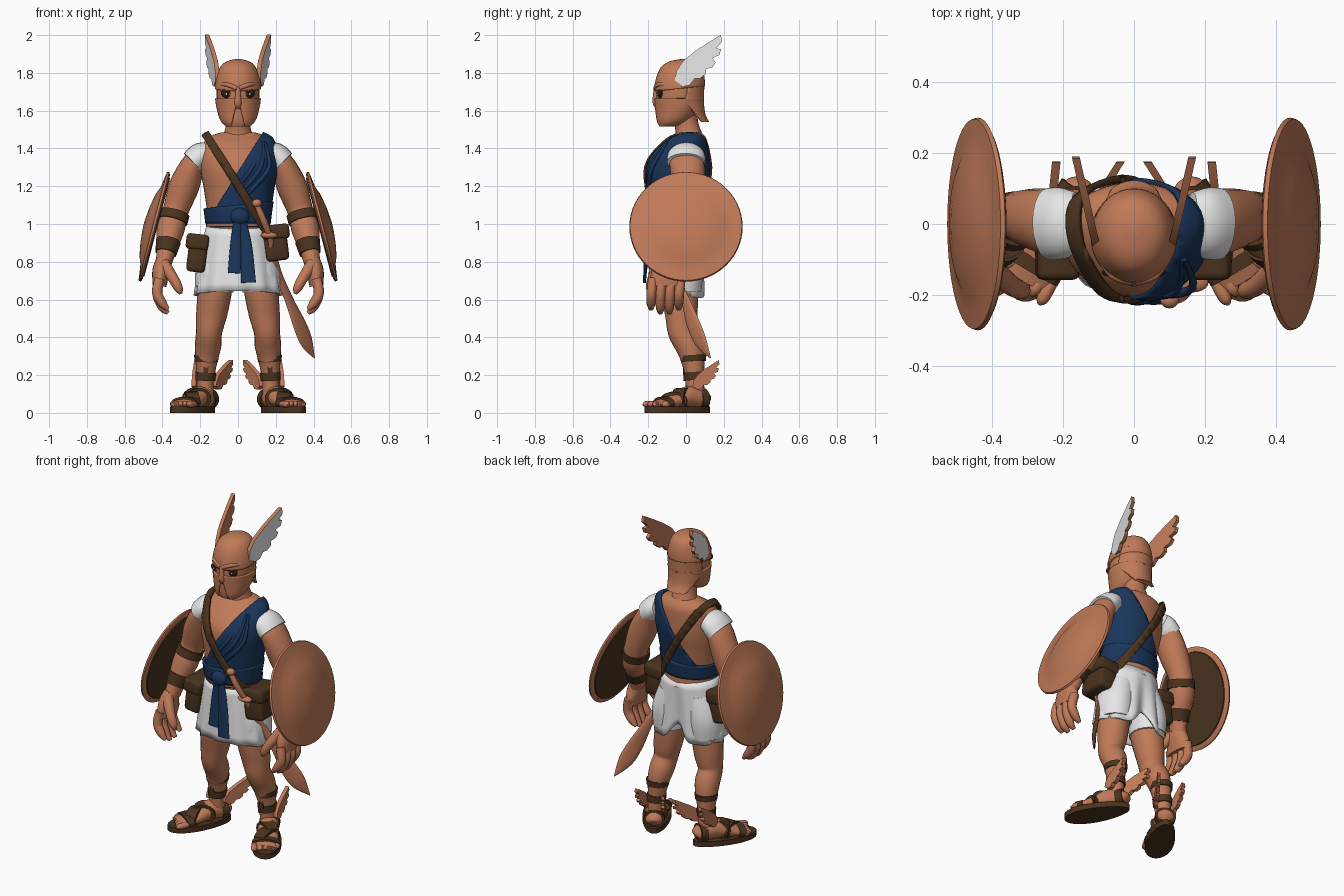
import bpy, bmesh
from math import sin, cos, pi, radians, exp
from mathutils import Vector, Matrix

if "Cube" in bpy.data.objects:
    bpy.data.objects.remove(bpy.data.objects["Cube"])


def material(name, rgb):
    m = bpy.data.materials.new(name)
    m.use_nodes = True
    m.diffuse_color = (*rgb, 1)
    m.node_tree.nodes["Principled BSDF"].inputs["Base Color"].default_value = (*rgb, 1)
    return m


SKIN = material("bronze skin", (0.53, 0.195, 0.098))
WHITE = material("white cloth", (0.8, 0.8, 0.8))
BLUE = material("navy cloth", (0.010, 0.036, 0.105))
LEATHER = material("brown leather", (0.07, 0.033, 0.013))
DARK = material("dark eye", (0.022, 0.012, 0.008))


def add_object(name, bm, mats, solid):
    me = bpy.data.meshes.new(name)
    bm.to_mesh(me)
    for m in mats:
        me.materials.append(m)
    for p in me.polygons:
        p.use_smooth = True
    me.set_sharp_from_angle(angle=radians(42))
    ob = bpy.data.objects.new(name, me)
    bpy.context.collection.objects.link(ob)
    if solid:
        mod = ob.modifiers.new("thickness", "SOLIDIFY")
        mod.thickness, mod.offset = solid, -1


def finish(name, bm, mats, pair=False, solid=0):
    """Store the mesh; a pair also gets a mirrored copy on the other side."""
    mats = mats if isinstance(mats, tuple) else (mats,)
    add_object("left_" + name if pair else name, bm, mats, solid)
    if pair:
        bmesh.ops.scale(bm, vec=(-1, 1, 1), verts=bm.verts)
        bmesh.ops.reverse_faces(bm, faces=bm.faces)
        add_object("right_" + name, bm, mats, solid)
    bm.free()


def spline(pts, steps):
    """Catmull-Rom refinement of points that carry their radii."""
    pts = [Vector(p) for p in pts]
    out = []
    for i in range(len(pts) - 1):
        a, b, c, d = pts[max(i - 1, 0)], pts[i], pts[i + 1], pts[min(i + 2, len(pts) - 1)]
        for k in range(steps):
            t = k / steps
            out.append(0.5 * (2 * b + (c - a) * t + (2 * a - 5 * b + 4 * c - d) * t * t
                              + (3 * b - a - 3 * c + d) * t ** 3))
    return out + [pts[-1]]


def tube(name, mat, pts, n=20, steps=4, ref=(0, 1, 0), flat=False, pair=False,
         cuts=(), solid=0):
    """Loft ellipses along (x, y, z, ra, rb); cuts remove the side a plane normal points to."""
    pts = spline(pts, steps)
    bm, rings = bmesh.new(), []
    for i, p in enumerate(pts):
        t = Vector((0, 0, 1)) if flat else (
            pts[min(i + 1, len(pts) - 1)].xyz - pts[max(i - 1, 0)].xyz).normalized()
        u = Vector(ref).cross(t).normalized()
        v = t.cross(u)
        ra, rb = max(p[3], 0.001), max(p[4], 0.001)
        rings.append([bm.verts.new(p.xyz + u * ra * cos(2 * pi * k / n) + v * rb * sin(2 * pi * k / n))
                      for k in range(n)])
    for a, b in zip(rings, rings[1:]):
        for k in range(n):
            bm.faces.new((a[k], a[(k + 1) % n], b[(k + 1) % n], b[k]))
    bm.faces.new(rings[0][::-1])
    bm.faces.new(rings[-1])
    bmesh.ops.recalc_face_normals(bm, faces=bm.faces)
    for co, no in cuts:
        bmesh.ops.bisect_plane(bm, geom=bm.verts[:] + bm.edges[:] + bm.faces[:],
                               plane_co=co, plane_no=no, clear_outer=True)
    finish(name, bm, mat, pair, solid)


def ball(name, mat, loc, size, pair=False):
    bm = bmesh.new()
    bmesh.ops.create_uvsphere(bm, u_segments=20, v_segments=12, radius=1,
                              matrix=Matrix.Translation(loc) @ Matrix.Diagonal((*size, 1)))
    finish(name, bm, mat, pair)


def box(name, mat, loc, size, bevel, turn=0):
    bm = bmesh.new()
    bmesh.ops.create_cube(bm, size=1, matrix=Matrix.Translation(loc)
                          @ Matrix.Rotation(turn, 4, "Y") @ Matrix.Diagonal((*size, 1)))
    bmesh.ops.bevel(bm, geom=bm.edges[:], offset=bevel, segments=3, affect="EDGES", profile=0.5)
    finish(name, bm, mat)


def plate(name, mats, outline, thick, outer=False):
    bm = bmesh.new()
    f = bm.faces.new([bm.verts.new(p) for p in outline])
    ext = bmesh.ops.extrude_face_region(bm, geom=[f])["geom"]
    bmesh.ops.translate(bm, vec=thick, verts=[g for g in ext if isinstance(g, bmesh.types.BMVert)])
    bmesh.ops.triangulate(bm, faces=[f for f in bm.faces if len(f.verts) > 4])
    bmesh.ops.recalc_face_normals(bm, faces=bm.faces)
    if outer:
        for f in bm.faces:
            f.material_index = int(f.normal.x > 0.6)
    finish(name, bm, mats, True)


# Torso, with the sash, waist wrap, belt and shoulder strap cut from inflated copies
TORSO = [(.93, .15, .12, -.04), (1.0, .155, .125, -.05), (1.08, .165, .135, -.05),
         (1.18, .18, .147, -.047), (1.28, .197, .16, -.043), (1.36, .2, .15, -.032),
         (1.43, .182, .115, 0), (1.465, .145, .082, .018), (1.485, .09, .06, .02)]


def shell(name, mat, rings, grow, cuts=(), solid=0, pair=False):
    top = rings[-3][0]
    tube(name, mat, [(0, cy, z + (grow if z >= top else 0), rx + grow, ry + grow)
                     for z, rx, ry, cy in rings],
         n=40, flat=True, cuts=cuts, solid=solid, pair=pair)


shell("torso", SKIN, TORSO, 0)
shell("sash", BLUE, TORSO, .012, [((0, 0, 1.275), (-1.6, 0, 1)), ((0, 0, 1.0), (0, 0, -1))], .015)
shell("waist_wrap", BLUE, TORSO, .018, [((0, 0, 1.1), (-.1, 0, 1)), ((0, 0, 1.003), (0, 0, -1))], .02)
shell("belt", SKIN, TORSO, .014, [((0, 0, 1.005), (0, 0, 1)), ((0, 0, .94), (0, 0, -1))], .015)
across = Vector((.845, 0, .534))
mid = Vector((0, 0, 1.205))
shell("shoulder_strap", LEATHER, TORSO, .023,
      [(mid + across * .022, across), (mid - across * .022, -across)], .02)
ball("sash_knot", BLUE, (.01, -.2, 1.04), (.05, .03, .045))
tube("sash_tail_short", BLUE, [(0, -.205, 1.03, .02, .012), (-.01, -.205, .9, .03, .01),
                               (-.02, -.215, .74, .034, .008)])
tube("sash_tail_long", BLUE, [(.02, -.2, 1.03, .02, .012), (.045, -.21, .88, .03, .01),
                              (.055, -.22, .69, .04, .008)])
# Folds running down the sash from the shoulder
for i in range(3):
    x = .045 * i
    tube(f"sash_fold_{i + 1}", BLUE, [(.125 + .2 * x, -.1, 1.435, .006, .006), (.075 + x, -.197 + .2 * x, 1.3, .012, .012),
                                      (-.01 + x, -.198, 1.19, .012, .012), (-.09 + x, -.165, 1.1, .006, .006)], n=10)

# Pleated kilt, raised at the centre back, over short trouser legs
bm, rows, N = bmesh.new(), [], 80
for j in range(9):
    t = j / 8
    ring = []
    for k in range(N):
        a = 2 * pi * k / N
        fold = 1 + .035 * t * sin(11 * a)
        back = exp(-((a - pi / 2) / .25) ** 2)
        ring.append(bm.verts.new(((.168 + .062 * t ** .8) * cos(a) * fold,
                                  -.045 + (.139 + .014 * t) * sin(a) * fold - .03 * t * back,
                                  .968 + .022 * abs(cos(a)) * (1 - t) - t * (.343 - .1 * back + .02 * sin(a)))))
    rows.append(ring)
for a, b in zip(rows, rows[1:]):
    for k in range(N):
        bm.faces.new((a[k], b[k], b[(k + 1) % N], a[(k + 1) % N]))
finish("kilt", bm, WHITE, solid=.012)
tube("short_leg", WHITE, [(.09, -.035, .88, .09, .11), (.12, -.03, .75, .105, .12),
                          (.125, -.03, .64, .1, .11)], pair=True)

# Legs
tube("leg", SKIN, [(.105, -.04, .8, .085, .1), (.122, -.035, .65, .09, .1),
                   (.14, -.025, .52, .082, .086), (.153, -.022, .43, .069, .074),
                   (.158, .015, .36, .07, .074), (.166, .035, .29, .061, .065),
                   (.172, .045, .19, .047, .05), (.175, .05, .08, .045, .05)], pair=True)
ball("kneecap", SKIN, (.153, -.06, .45), (.045, .04, .055), pair=True)
tube("calf_band", LEATHER, [(.167, .038, .305, .066, .07), (.168, .04, .272, .062, .066)], pair=True, steps=1)
tube("ankle_band", LEATHER, [(.171, .043, .215, .055, .058), (.173, .045, .172, .053, .057)], pair=True, steps=1)
plate("shin_strap", LEATHER, [(.15, -.016, .28), (.18, -.016, .28), (.185, -.016, .2), (.16, -.016, .2)],
      (0, .03, 0))


# Feet, laid out along a direction that splays outward
def foot(side, ahead, z):
    s, c, side, ahead = sin(radians(30)), cos(radians(30)), side * 1.5, ahead * 1.09 - .008
    return (.18 + c * side + s * ahead, .05 + s * side - c * ahead, z)


def foot_tube(name, mat, pts, **kw):
    tube(name, mat, [(*foot(s, f, z), ra * 1.4, rb) for s, f, z, ra, rb in pts],
         ref=(0, 0, 1), pair=True, **kw)


foot_tube("foot", SKIN, [(0, -.06, .06, .02, .025), (0, -.04, .07, .036, .045), (0, .04, .085, .04, .058),
                         (0, .12, .065, .046, .042), (0, .19, .05, .052, .028), (0, .235, .045, .045, .015)])
for i in range(5):
    side, reach = (i - 2) * .021, .268 - .01 * i
    foot_tube(f"toe_{i + 1}", SKIN, [(side, .19, .048, .012, .014), (side, reach - .02, .046, .013, .018),
                                     (side, reach, .042, .004, .005)], n=10)
for name, f, z, ra, rb, skew in (("toe", .185, .052, .058, .036, 0), ("front_cross", .128, .066, .053, .048, .018),
                                 ("back_cross", .08, .076, .05, .058, -.018),
                                 ("heel", -.025, .075, .043, .056, 0)):
    foot_tube(name + "_strap", LEATHER, [(-skew, f - .019, z, ra, rb), (skew, f + .019, z - .003, ra, rb)], steps=1)
ring = [2 * pi * k / 32 for k in range(32)]
plate("sandal_sole", LEATHER, [foot((.053 + .009 * cos(t)) * sin(t), .108 + .178 * cos(t), 0) for t in ring], (0, 0, .033))

# Feathered wings on the helmet and both sides of each ankle
FEATHERS = [(-.045, .02), (-.035, .07), (.0, .125), (.07, .18), (.14, .225), (.2, .262), (.205, .225),
            (.175, .19), (.2, .185), (.192, .155), (.155, .138), (.172, .115), (.155, .09),
            (.12, .08), (.12, .055), (.09, .03), (.06, .03), (.035, -.005), (0, -.012)]


def wing(name, mats, root, size, lean, thick):
    plate(name, mats, [(root[0] + lean * (y + .045), root[1] + size * y, root[2] + size * z)
                       for y, z in FEATHERS], (thick, 0, 0), outer=True)


wing("helmet_wing", (SKIN, WHITE), (.096, -.015, 1.74), 1, .23, .022)
wing("inner_ankle_wing", (SKIN, SKIN), (.115, .06, .13), .57, -.36, .024)
wing("outer_ankle_wing", (SKIN, SKIN), (.222, .06, .13), .57, -.06, .024)

# Sleeves, arms and hands
tube("sleeve", WHITE, [(.16, .005, 1.375, .06, .085), (.2, .002, 1.36, .07, .1), (.24, 0, 1.325, .068, .102)], pair=True)
tube("arm", SKIN, [(.17, .005, 1.36, .05, .07), (.23, .005, 1.325, .062, .092), (.285, .015, 1.2, .08, .085),
                   (.33, .02, 1.07, .068, .07), (.357, -.01, .97, .073, .076),
                   (.38, -.06, .86, .052, .056), (.393, -.085, .79, .042, .055)], pair=True)
tube("forearm_band", LEATHER, [(.333, .015, 1.06, .078, .08), (.345, .003, 1.015, .079, .083)], pair=True, steps=1)
tube("wrist_band", LEATHER, [(.368, -.04, .91, .066, .07), (.382, -.065, .845, .057, .062)], pair=True, steps=1)
tube("palm", SKIN, [(.393, -.085, .81, .04, .052), (.408, -.1, .75, .046, .08), (.415, -.102, .67, .036, .092)], pair=True)
for i in range(4):
    y, drop = -.175 + .049 * i, .02 * (i in (1, 2))
    tube(f"finger_{i + 1}", SKIN, [(.415, y, .71, .027, .026), (.428, y - .008, .635, .027, .026),
                                   (.4, y - .01, .58 - drop, .024, .024), (.37, y - .01, .548 - drop, .01, .012)],
         n=12, pair=True)
tube("thumb", SKIN, [(.395, -.13, .79, .034, .034), (.345, -.175, .715, .028, .028),
                     (.315, -.188, .66, .024, .024), (.303, -.188, .63, .009, .009)], n=12, pair=True)

# Domed shields, tilted with their tops inward
HUB, OUT = Vector((.44, 0, .985)), Vector((.967, 0, .254))


def disc(name, mat, profile):
    tube(name, mat, [(*(HUB + OUT * h), r, r) for h, r in profile], n=56, steps=1, pair=True)


disc("shield", SKIN, [(-.008, .285), (0, .3), (.012, .296), (.018, .25), (.024, .21),
                      (.04, .17), (.053, .1), (.06, .03), (.061, .001)])
disc("shield_lining", LEATHER, [(-.013, .268), (-.005, .272)])

# Neck and head
tube("neck", SKIN, [(0, .02, 1.43, .11, .08), (0, .015, 1.48, .075, .07), (0, 0, 1.54, .064, .064),
                    (0, -.01, 1.62, .068, .07)], flat=True)
HEAD = [(1.515, .05, .04, -.1), (1.545, .082, .08, -.07), (1.62, .105, .115, -.04), (1.7, .113, .123, -.035),
        (1.77, .106, .119, -.03), (1.82, .084, .098, -.024), (1.85, .052, .062, -.018), (1.863, .006, .006, -.015)]
shell("head", SKIN, HEAD, 0)
shell("helmet_dome", SKIN, HEAD, .01, [((0, 0, 1.72), (0, .1, -1))], .012)
shell("cheek_guard", SKIN, HEAD, .01, [((0, 0, 1.665), (0, 0, 1)), ((.035, 0, 1.53), (-1, 0, -.25))], .014, True)
shell("neck_guard", SKIN, [(1.54, .1, .11, .012), (1.58, .105, .11, -.008), (1.65, .115, .122, -.028),
                           (1.74, .12, .13, -.033), (1.77, .116, .129, -.031)], .001,
      [((0, -.02, 1.6), (0, -1, .25)), ((0, .02, 1.62), (0, -.7, -.65)), ((0, 0, 1.765), (0, 0, 1))], .014)
tube("nose_guard", SKIN, [(0, -.15, 1.75, .022, .014), (0, -.16, 1.69, .014, .014), (0, -.16, 1.64, .02, .016),
                          (0, -.148, 1.615, .012, .01)], n=12)
tube("brow_ridge", SKIN, [(.006, -.162, 1.718, .012, .012), (.06, -.143, 1.738, .013, .012),
                          (.105, -.08, 1.738, .009, .009)], ref=(0, 0, 1), n=10, pair=True)
ball("eye_socket", DARK, (.053, -.136, 1.692), (.038, .015, .026), pair=True)
ball("eye_white", WHITE, (.053, -.143, 1.688), (.018, .011, .008), pair=True)
ball("iris", DARK, (.052, -.149, 1.688), (.008, .006, .008), pair=True)

# Hip bags with flaps
for side, x, z, w, h in (("left", .2, .9, .125, .19), ("right", -.215, .845, .1, .2)):
    turn = -.12 if x > 0 else .12
    box(side + "_bag", LEATHER, (x, -.06, z), (w, .18, h), .022, turn)
    box(side + "_bag_flap", LEATHER, (x, -.06, z + h * .3), (w + .02, .195, h * .42), .02, turn)

# Curved sword on the left hip
tube("sword_grip", SKIN, [(.1, -.215, 1.1, .015, .015), (.135, -.2, 1.02, .018, .018), (.17, -.16, .93, .015, .015)], n=12)
ball("sword_pommel", SKIN, (.1, -.215, 1.11), (.026, .023, .022))
ball("sword_guard", SKIN, (.165, -.165, .94), (.045, .028, .018))
tube("sword_blade", SKIN, [(.17, -.16, .93, .012, .018), (.21, -.07, .75, .012, .022), (.27, -.005, .6, .011, .03),
                           (.32, .035, .48, .01, .046), (.362, .078, .38, .009, .044), (.405, .13, .29, .002, .003)],
     ref=(1, 1, 0), n=12)
